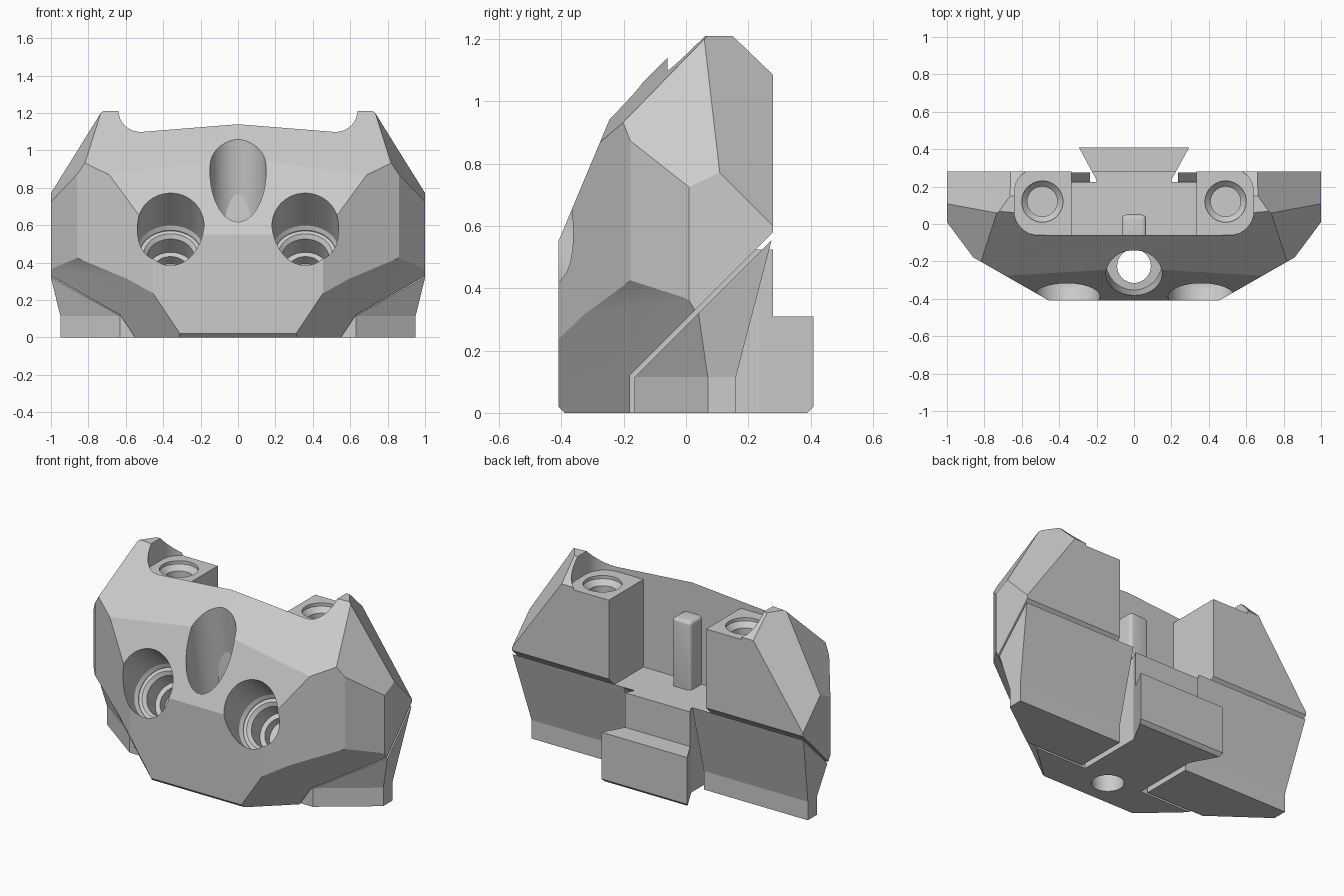
import bpy, bmesh, math
from mathutils import Vector, Matrix

if "Cube" in bpy.data.objects:
    bpy.data.objects.remove(bpy.data.objects["Cube"])

grey = bpy.data.materials.new("plain_grey")
grey.use_nodes = True
grey.diffuse_color = (0.6, 0.6, 0.6, 1)
grey.node_tree.nodes["Principled BSDF"].inputs["Base Color"].default_value = (0.6, 0.6, 0.6, 1)


def make(name, bm):
    bmesh.ops.recalc_face_normals(bm, faces=bm.faces[:])
    mesh = bpy.data.meshes.new(name)
    bm.to_mesh(mesh)
    bm.free()
    mesh.materials.append(grey)
    ob = bpy.data.objects.new(name, mesh)
    bpy.context.collection.objects.link(ob)
    return ob


def box(lo, hi):
    bm = bmesh.new()
    bmesh.ops.create_cube(bm, size=1)
    lo, hi = Vector(lo), Vector(hi)
    for v in bm.verts:
        v.co = (lo + hi) / 2 + v.co * (hi - lo)
    return bm


def clip(bm, points, keep_outer=False, flip=1):
    """Slice along the plane through three points and cap the opening."""
    a, b, c = [Vector((p[0] * flip, p[1], p[2])) for p in points]
    n = (b - a).cross(c - a).normalized()
    if n.dot(a - Vector((0, 0, 0.5))) < 0:
        n = -n
    if keep_outer:
        n = -n
    geom = bm.verts[:] + bm.edges[:] + bm.faces[:]
    cut = bmesh.ops.bisect_plane(bm, geom=geom, plane_co=a, plane_no=n, clear_outer=True)
    edges = [e for e in cut["geom_cut"] if isinstance(e, bmesh.types.BMEdge)]
    if edges:
        bmesh.ops.contextual_create(bm, geom=edges)


def prism(points, direction):
    bm = bmesh.new()
    face = bm.faces.new([bm.verts.new(p) for p in points])
    new = bmesh.ops.extrude_face_region(bm, geom=[face])["geom"]
    bmesh.ops.translate(bm, vec=direction, verts=[v for v in new if isinstance(v, bmesh.types.BMVert)])
    return bm


def subtract(target, bm):
    cutter = make("cutter", bm)
    cutter.hide_render = True
    mod = target.modifiers.new("cut", "BOOLEAN")
    mod.operation, mod.solver, mod.object = "DIFFERENCE", "EXACT", cutter
    bpy.context.view_layer.objects.active = target
    bpy.ops.object.modifier_apply(modifier=mod.name)
    bpy.data.objects.remove(cutter)


def drill(target, start, axis, profile):
    """Turned cutter: profile lists (distance along axis, radius)."""
    bm = bmesh.new()
    turn = Vector((0, 0, 1)).rotation_difference(Vector(axis)).to_matrix().to_4x4()
    place = Matrix.Translation(start) @ turn
    rings = []
    for d, r in profile:
        rings.append([bm.verts.new(place @ Vector((r * math.cos(k * math.tau / 48),
                     r * math.sin(k * math.tau / 48), d))) for k in range(48)])
    for r0, r1 in zip(rings, rings[1:]):
        for k in range(48):
            bm.faces.new((r0[k], r0[k - 1], r1[k - 1], r1[k]))
    bm.faces.new(rings[0])
    bm.faces.new(rings[-1])
    subtract(target, bm)


# faceted body block
bm = box((-1, -0.41, 0), (1, 0.28, 1.21))
clip(bm, [(0, -0.28, 0.86), (1, -0.28, 0.86), (0, -0.41, 0.55)])
clip(bm, [(0, -0.41, 0.02), (1, -0.41, 0.02), (0, -0.39, 0)])
clip(bm, [(0, 0.15, 1.21), (1, 0.15, 1.21), (0, 0.28, 1.085)])
side_facets = [
    [(0, -0.06, 1.14), (0.5, -0.06, 1.1), (0, -0.26, 0.94)],
    [(0.86, -0.178, 0), (0.454, -0.41, 0), (0.86, -0.178, 1)],
    [(1, 0.01, 0), (0.86, -0.178, 0), (1, 0.01, 1)],
    [(0.82, -0.19, 0.935), (1, 0.01, 0.725), (0.74, 0.06, 1.19)],
    [(1, 0.11, 0.77), (1, 0.28, 0.6), (0.74, 0.06, 1.19)],
]
for s in (1, -1):
    for facet in side_facets:
        clip(bm, facet, flip=s)
body = make("body", bm)

for s in (1, -1):
    # lower front corner relief
    bm = box((-2, -2, -1), (2, 2, 2))
    clip(bm, [(0.855, -0.178, 0.42), (1, 0.01, 0.365), (0.55, -0.355, 0.295)], True, s)
    clip(bm, [(0.45, -0.41, 0.23), (0.31, -0.41, 0.02), (0.55, -0.18, 0)], True, s)
    subtract(body, bm)
    # sloped seat for the clamp wedge
    seat = [(-0.18, -0.2), (-0.18, 0.12), (0.5, 0.8), (0.5, -0.2)]
    subtract(body, prism([(0.2 * s, y, z) for y, z in seat], (s, 0, 0)))

# centre pocket and rounded top recess
subtract(body, box((-0.335, -0.06, 0.525), (0.335, 0.6, 2)))
r = 0.13
outline = []
for cx, cy, a0 in ((0.51, 0.17, 0), (-0.51, 0.17, 90), (-0.51, 0.07, 180), (0.51, 0.07, 270)):
    for k in range(9):
        a = math.radians(a0 + k * 90 / 8)
        outline.append((cx + r * math.cos(a), cy + r * math.sin(a), 1.07))
subtract(body, prism(outline, (0, 0, 1)))
subtract(body, box((-0.56, 0.15, 1.07), (0.56, 0.6, 2)))

# screw holes
tilt = math.radians(40)
inward = Vector((0, math.cos(tilt), -math.sin(tilt)))
for s in (1, -1):
    drill(body, Vector((0.36 * s, -0.363, 0.578)), inward,
          [(-0.5, 0.178), (0.18, 0.178), (0.2, 0.165), (0.21, 0.165), (0.21, 0.145),
           (0.23, 0.125), (0.34, 0.125), (0.34, 0.095), (0.4, 0.095)])
    drill(body, Vector((0.49 * s, 0.12, 1.07)), (0, 0, -1),
          [(-0.3, 0.11), (0.02, 0.11), (0.05, 0.08), (0.3, 0.08)])

# tilted centre bore with a vertical through hole
lean = math.radians(8)
drill(body, Vector((0, -0.26, 0.83)), (0, math.sin(lean), -math.cos(lean)), [(-0.5, 0.15), (0.4, 0.15)])
drill(body, Vector((0, -0.225, -0.1)), (0, 0, 1), [(0, 0.09), (0.7, 0.09)])


# dovetail tab at the back
def tab(name, back, z0, z1):
    w = 0.2 + (back - 0.235) * 0.543
    pts = [(-0.2, 0.1), (0.2, 0.1), (0.2, 0.235), (w, back), (-w, back), (-0.2, 0.235)]
    return make(name, prism([(x, y, z0) for x, y in pts], (0, 0, z1 - z0)))


tab("dovetail_neck", 0.28, 0.2, 0.525)
foot = tab("dovetail_foot", 0.41, 0, 0.31)
bm = box((-1, 0, -1), (1, 1, 1))
clip(bm, [(0, 0.41, 0.02), (1, 0.41, 0.02), (0, 0.39, 0)], True)
subtract(foot, bm)

# locating pin in the pocket
bm = box((-0.065, -0.1, 0.5), (0.065, 0.05, 0.95))
edges = [e for e in bm.edges if all(v.co.y > 0 for v in e.verts) or all(v.co.z > 0.9 for v in e.verts)]
bmesh.ops.bevel(bm, geom=edges, offset=0.025, segments=4, profile=0.5, affect="EDGES")
pin = make("locating_pin", bm)


# clamp wedges under the sloped seats
def wedge(name, s):
    inner = 0.235
    base = [(inner, -0.165), (0.63, -0.165), (0.95, 0.07), (0.95, 0.16), (inner, 0.16)]
    top = [(inner, -0.165), (0.63, -0.165), (1, 0.04), (1, 0.275), (inner, 0.275)]
    bm = bmesh.new()
    rings = [[bm.verts.new((x * s, y, z)) for x, y in base] for z in (0, 0.115)]
    rings.append([bm.verts.new((x * s, y, y + 0.28)) for x, y in top])
    for r0, r1 in zip(rings, rings[1:]):
        for k in range(5):
            bm.faces.new((r0[k], r0[k - 1], r1[k - 1], r1[k]))
    bm.faces.new(rings[0])
    bm.faces.new(rings[2])
    bmesh.ops.remove_doubles(bm, verts=bm.verts[:], dist=0.001)
    return make(name, bm)


wedge("left_wedge", 1)
wedge("right_wedge", -1)

bpy.ops.object.select_all(action="DESELECT")
for ob in (body, pin):
    ob.select_set(True)
bpy.context.view_layer.objects.active = body
bpy.ops.object.shade_smooth_by_angle(angle=math.radians(20))
